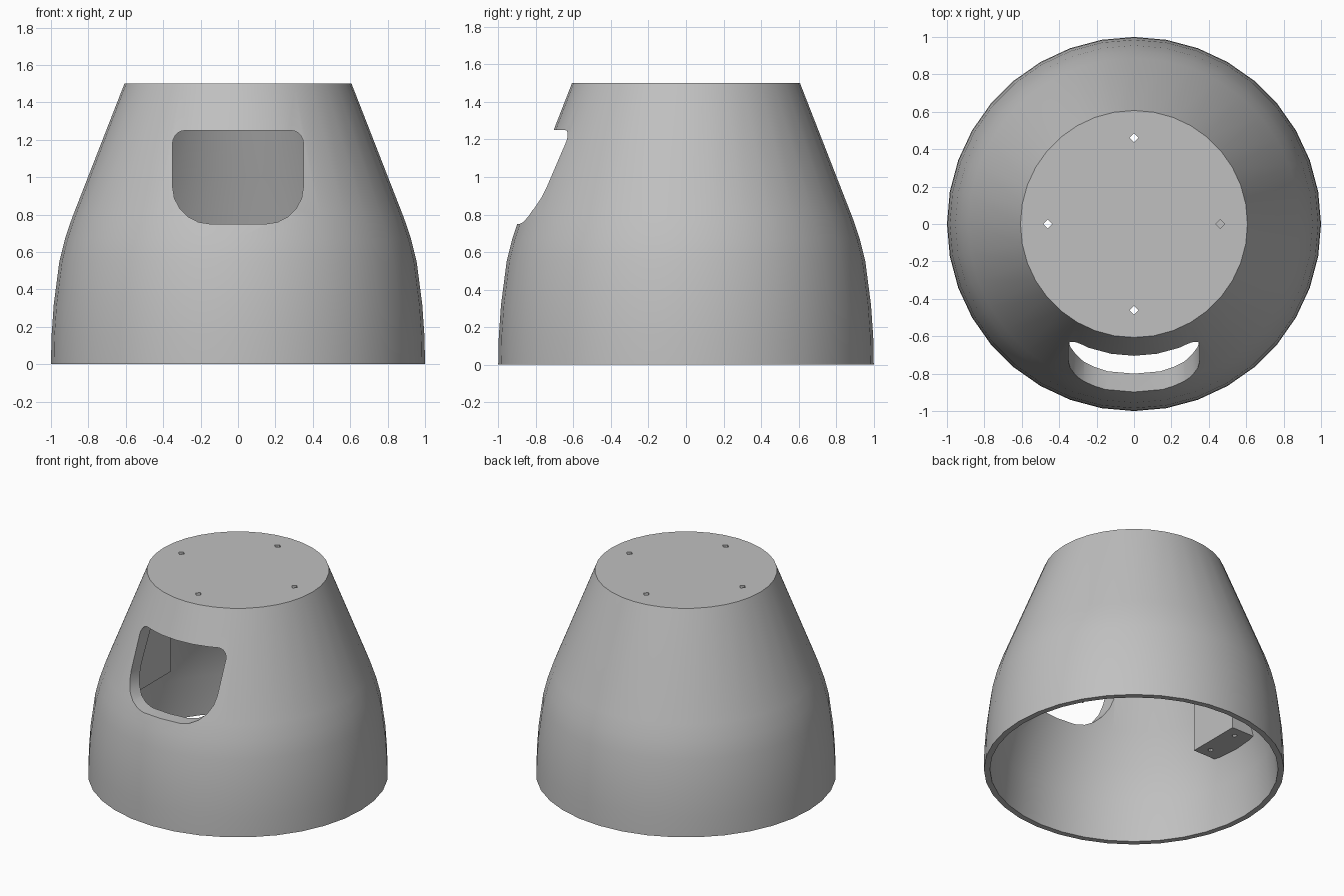
import bpy, bmesh, math

cube = bpy.data.objects.get("Cube")
if cube:
    bpy.data.objects.remove(cube, do_unlink=True)

grey = bpy.data.materials.new("plain grey")
grey.use_nodes = True
grey.diffuse_color = (0.53, 0.53, 0.53, 1)
grey.node_tree.nodes["Principled BSDF"].inputs["Base Color"].default_value = (0.53, 0.53, 0.53, 1)


def make(name, bm):
    bmesh.ops.recalc_face_normals(bm, faces=bm.faces)
    mesh = bpy.data.meshes.new(name)
    bm.to_mesh(mesh)
    bm.free()
    mesh.materials.append(grey)
    obj = bpy.data.objects.new(name, mesh)
    bpy.context.collection.objects.link(obj)
    return obj


def lathe(name, profile, sides=36):
    """Closed solid of revolution; radius 0 ends become single points."""
    bm = bmesh.new()
    verts = [bm.verts.new((r, 0, z)) for r, z in profile]
    edges = [bm.edges.new(pair) for pair in zip(verts, verts[1:])]
    bmesh.ops.spin(bm, geom=verts + edges, axis=(0, 0, 1), cent=(0, 0, 0),
                   angle=math.tau, steps=sides, use_duplicate=False)
    bmesh.ops.remove_doubles(bm, verts=bm.verts, dist=0.0005)
    return make(name, bm)


def prism(name, outline, depth):
    """Polygon extruded along the depth vector."""
    bm = bmesh.new()
    face = bm.faces.new([bm.verts.new(p) for p in outline])
    ext = bmesh.ops.extrude_face_region(bm, geom=[face])
    moved = [v for v in ext["geom"] if isinstance(v, bmesh.types.BMVert)]
    bmesh.ops.translate(bm, verts=moved, vec=depth)
    return make(name, bm)


def box(name, x0, x1, half_y, z0, z1):
    base = [(x0, -half_y, z0), (x1, -half_y, z0), (x1, half_y, z0), (x0, half_y, z0)]
    return prism(name, base, (0, 0, z1 - z0))


def pin(x, y, z, r, height, sides):
    ring = [(x + r * math.cos(math.tau * i / sides),
             y + r * math.sin(math.tau * i / sides), z) for i in range(sides)]
    return prism("pin_cutter", ring, (0, 0, height))


def combine(obj, tool, operation):
    tool.hide_render = True
    mod = obj.modifiers.new("cut", "BOOLEAN")
    mod.operation = operation
    mod.solver = "EXACT"
    mod.object = tool
    bpy.context.view_layer.objects.active = obj
    bpy.ops.object.modifier_apply(modifier=mod.name)
    bpy.data.objects.remove(tool, do_unlink=True)


# Hollow domed housing, open at the bottom, wall thicker towards the top
outer = [(1, 0), (0.997, 0.15), (0.985, 0.32), (0.955, 0.55), (0.925, 0.67), (0.888, 0.78), (0.607, 1.5)]
inner = [(0.52, 1.43), (0.695, 1.0), (0.8, 0.75), (0.885, 0.53), (0.935, 0.3), (0.96, 0)]
housing = lathe("housing", outer + [(0, 1.5), (0, 1.43)] + inner + [(1, 0)])

# Rounded front window: wide corners below, tight corners above
outline = []
for cx, cz, r, start in ((0.15, 0.95, 0.2, -90), (0.28, 1.18, 0.07, 0),
                         (-0.28, 1.18, 0.07, 90), (-0.15, 0.95, 0.2, 180)):
    for step in range(6):
        a = math.radians(start + step * 18)
        outline.append((cx + r * math.cos(a), -1.2, cz + r * math.sin(a)))
combine(housing, prism("window_cutter", outline, (0, 0.9, 0)), "DIFFERENCE")

# Four small mounting holes through the top
for i in range(4):
    a = i * math.pi / 2
    combine(housing, pin(0.46 * math.cos(a), 0.46 * math.sin(a), 1.3, 0.024, 0.4, 4), "DIFFERENCE")

# Inner mounting block and hanging post, trimmed to stay within the wall
block = box("mounting_block", -1.1, -0.69, 0.2, 0.49, 1.2)
post = box("hanging_post", 0.375, 0.55, 0.085, 0.41, 1.48)
for part in (block, post):
    trim = lathe("trim", [(0, 0)] + [(r + 0.015, z) for r, z in reversed(inner)] + [(0, 1.43)])
    combine(part, trim, "INTERSECT")
for y in (-0.125, 0.125):
    combine(block, pin(-0.77, y, 0.4, 0.017, 0.2, 8), "DIFFERENCE")

# Soft shading with crisp rims
for obj in (housing, block, post):
    bpy.ops.object.select_all(action="DESELECT")
    obj.select_set(True)
    bpy.context.view_layer.objects.active = obj
    bpy.ops.object.shade_smooth_by_angle(angle=math.radians(30))
